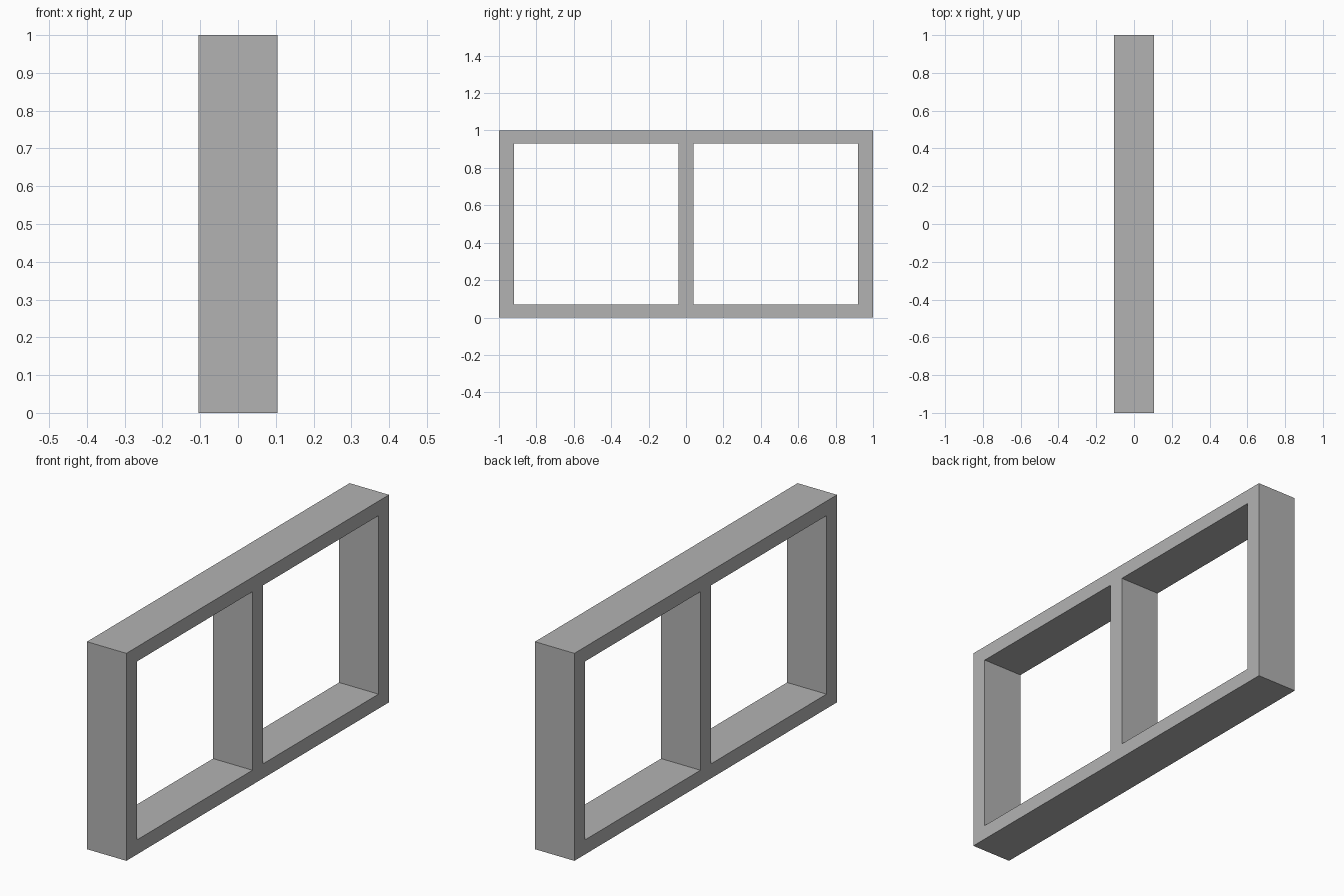
import bpy
import bmesh

cube = bpy.data.objects.get("Cube")
if cube:
    bpy.data.objects.remove(cube, do_unlink=True)

HALF_DEPTH = 0.105
Y_EDGES = [-1, -0.92, -0.04, 0.04, 0.92, 1]
Z_EDGES = [0, 0.07, 0.93, 1]
OPENINGS = {(1, 1), (3, 1)}  # column, row of the two openings

grey = bpy.data.materials.new("Plain grey")
grey.use_nodes = True
colour = (0.45, 0.45, 0.45, 1)
grey.diffuse_color = colour
grey.node_tree.nodes["Principled BSDF"].inputs["Base Color"].default_value = colour

# Flat frame outline with two openings, extruded through its depth
bm = bmesh.new()
grid = [[bm.verts.new((-HALF_DEPTH, y, z)) for z in Z_EDGES] for y in Y_EDGES]
for c in range(len(Y_EDGES) - 1):
    for r in range(len(Z_EDGES) - 1):
        if (c, r) not in OPENINGS:
            bm.faces.new((grid[c][r], grid[c + 1][r],
                          grid[c + 1][r + 1], grid[c][r + 1]))
extruded = bmesh.ops.extrude_face_region(bm, geom=bm.faces[:], use_keep_orig=True)
moved = [v for v in extruded["geom"] if isinstance(v, bmesh.types.BMVert)]
bmesh.ops.translate(bm, verts=moved, vec=(2 * HALF_DEPTH, 0, 0))
bmesh.ops.recalc_face_normals(bm, faces=bm.faces[:])

mesh = bpy.data.meshes.new("divided_frame")
bm.to_mesh(mesh)
bm.free()
mesh.materials.append(grey)
frame = bpy.data.objects.new("divided_frame", mesh)
bpy.context.collection.objects.link(frame)
